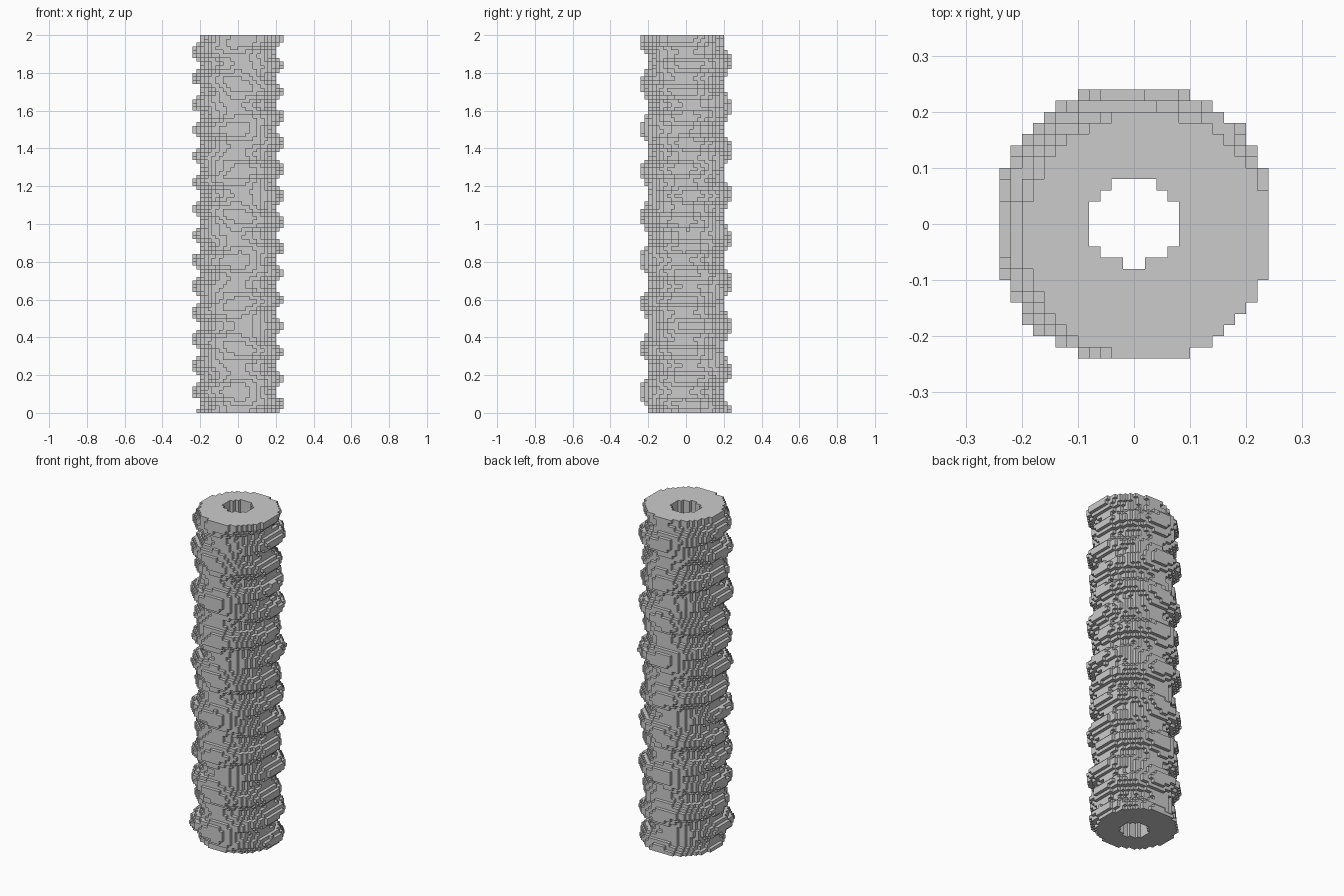
import bpy
import bmesh
from math import cos, tau, hypot
from mathutils import Vector

cube = bpy.data.objects.get("Cube")
if cube:
    bpy.data.objects.remove(cube, do_unlink=True)

VOXEL = 0.02
LAYERS = 100
HALF = 13            # grid half width in voxels
RADIUS = 0.22        # disc radius of each layer
SWAY = 0.025         # sideways drift of the layers
BORE = 0.0775        # radius of the straight central hole


def layer_centre(z):
    """Centre of the disc at height z: two sways of different pitch."""
    return (-SWAY * cos(tau * (z - 1.912) / 0.1383),
            SWAY * cos(tau * (z - 1.854) / 0.2324))


def filled_cells():
    cells = set()
    for k in range(LAYERS):
        cx, cy = layer_centre((k + 0.5) * VOXEL)
        for i in range(-HALF, HALF):
            for j in range(-HALF, HALF):
                x, y = (i + 0.5) * VOXEL, (j + 0.5) * VOXEL
                if hypot(x - cx, y - cy) <= RADIUS and hypot(x, y - 0.003) > BORE:
                    cells.add((i, j, k))
    return cells


def build_blocks(name, cells, material):
    """Mesh made of the exposed block faces only."""
    bm = bmesh.new()
    verts = {}

    def corner(p):
        key = tuple(round(c) for c in p)
        if key not in verts:
            verts[key] = bm.verts.new(Vector(key) * VOXEL)
        return verts[key]

    for cell in cells:
        for axis in range(3):
            u, v = Vector(), Vector()
            u[(axis + 1) % 3] = 1
            v[(axis + 2) % 3] = 1
            for side in (0, 1):
                near = list(cell)
                near[axis] += 2 * side - 1
                if tuple(near) in cells:
                    continue
                base = Vector(cell)
                base[axis] += side
                ring = [base, base + u, base + u + v, base + v]
                if not side:
                    ring.reverse()
                bm.faces.new([corner(p) for p in ring])
    mesh = bpy.data.meshes.new(name)
    bm.to_mesh(mesh)
    bm.free()
    mesh.materials.append(material)
    obj = bpy.data.objects.new(name, mesh)
    bpy.context.collection.objects.link(obj)
    return obj


# Plain grey finish
grey = bpy.data.materials.new("plain_grey")
grey.use_nodes = True
colour = (0.6, 0.6, 0.6, 1.0)
grey.diffuse_color = colour
grey.node_tree.nodes["Principled BSDF"].inputs["Base Color"].default_value = colour

# Blocky hollow column with swaying layers
build_blocks("hollow_column", filled_cells(), grey)
